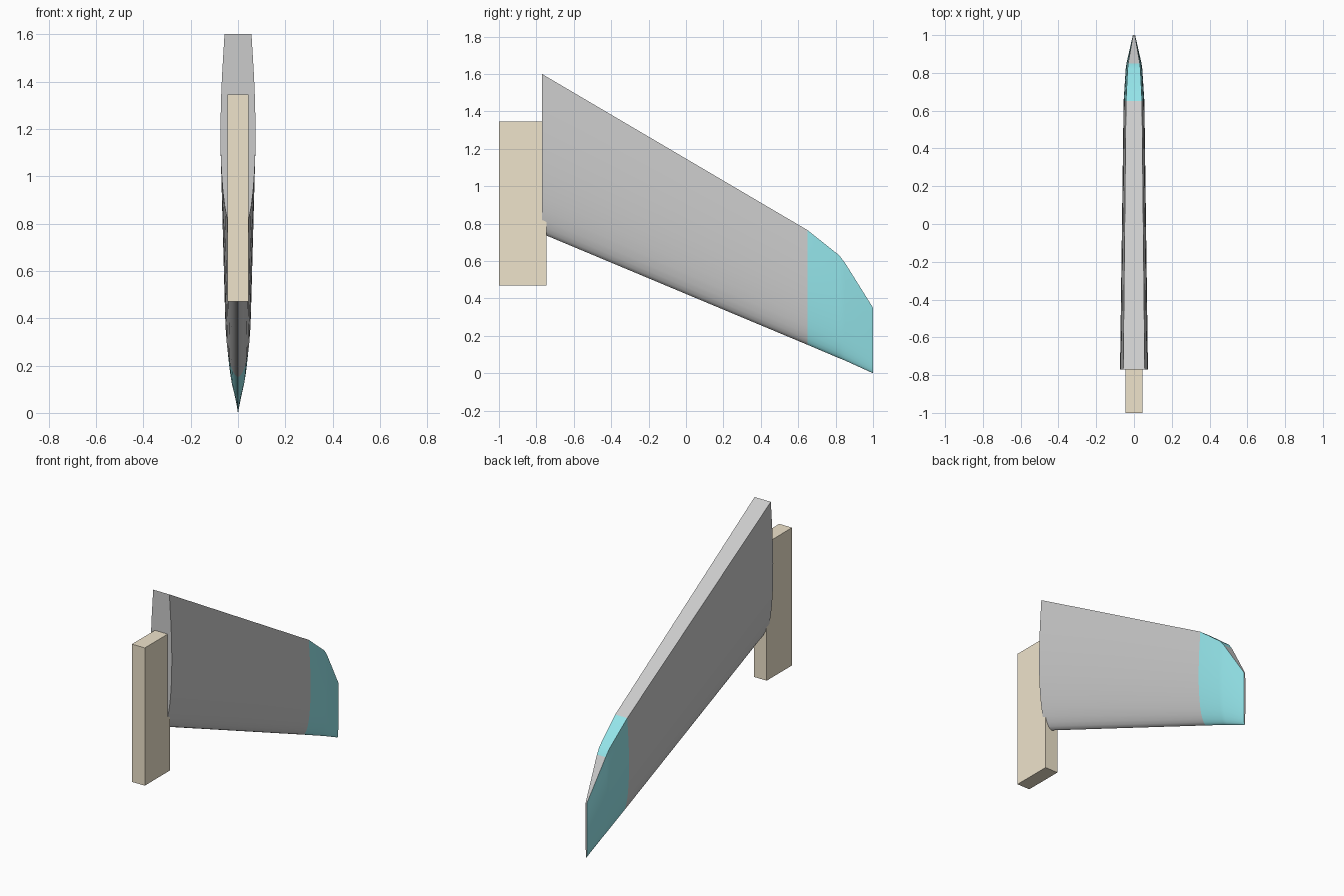
import bpy, bmesh, math

if "Cube" in bpy.data.objects:
    bpy.data.objects.remove(bpy.data.objects["Cube"])

def material(name, rgb):
    m = bpy.data.materials.new(name)
    m.diffuse_color = (*rgb, 1)
    m.use_nodes = True
    m.node_tree.nodes["Principled BSDF"].inputs["Base Color"].default_value = m.diffuse_color
    return m

GREY = material("grey", (0.8, 0.8, 0.8))
CYAN = material("cyan", (0.30, 0.79, 0.83))
TAN = material("tan", (0.86, 0.77, 0.60))

# Airfoil: (chord position from blunt trailing edge to leading edge, half-width ratio)
FOIL = [(0, .77), (.1, .84), (.2, .91), (.32, .97), (.45, 1), (.58, .99), (.68, .94),
        (.77, .86), (.84, .76), (.90, .63), (.945, .47), (.975, .31), (.993, .15), (1, 0)]

def section(y, top, bottom, half, nose_y=None):
    """Closed ring of points; nose_y sweeps the leading edge outboard."""
    side = []
    for t, w in FOIL:
        sweep = 0 if nose_y is None else max(0, (t - .9) / .1) ** 1.5 * (nose_y - y)
        side.append((w * half, y + sweep, top + (bottom - top) * t))
    return side + [(-x, yy, z) for x, yy, z in reversed(side[:-1])]

def loft(name, sections, mats, cap_start=False, cap_end=False, edge_mats=None, cap_mat=0):
    bm = bmesh.new()
    rings = [[bm.verts.new(p) for p in s] for s in sections]
    n = len(rings[0])
    for k, (a, b) in enumerate(zip(rings, rings[1:])):
        for i in range(n):
            j = (i + 1) % n
            f = bm.faces.new((a[i], a[j], b[j], b[i]))
            if edge_mats and j == 0:          # blunt trailing-edge strip
                f.material_index = edge_mats[k]
    caps = ([rings[0]] if cap_start else []) + ([rings[-1]] if cap_end else [])
    for r in caps:
        for i in range(n // 2):
            quad = [r[i], r[i + 1], r[n - 2 - i], r[n - 1 - i]]
            f = bm.faces.new(list(dict.fromkeys(quad)))
            f.material_index = cap_mat
    bmesh.ops.recalc_face_normals(bm, faces=bm.faces)
    me = bpy.data.meshes.new(name)
    bm.to_mesh(me)
    bm.free()
    for m in mats:
        me.materials.append(m)
    ob = bpy.data.objects.new(name, me)
    bpy.context.collection.objects.link(ob)
    bpy.ops.object.select_all(action='DESELECT')
    ob.select_set(True)
    bpy.context.view_layer.objects.active = ob
    bpy.ops.object.shade_smooth_by_angle(angle=math.radians(30))
    return ob

# Main swept fin panel
joint = section(.65, .765, .152, .055)
loft("fin_panel", [section(-.77, 1.6, .738, .074, nose_y=-.75), joint], [GREY], cap_start=True)

# Coloured tip, with bare grey trailing corner and end face
loft("fin_tip", [joint, section(.82, .63, .08, .044), section(.85, .59, .068, .040),
                 section(1, .35, 0, .006)],
     [CYAN, GREY], cap_end=True, edge_mats=[0, 0, 1], cap_mat=1)

# Mounting block at the root
bpy.ops.mesh.primitive_cube_add(size=1, location=(0, -.873, .9075))
block = bpy.context.object
block.name = "root_block"
block.scale = (.09, .254, .875)
block.data.materials.append(TAN)
